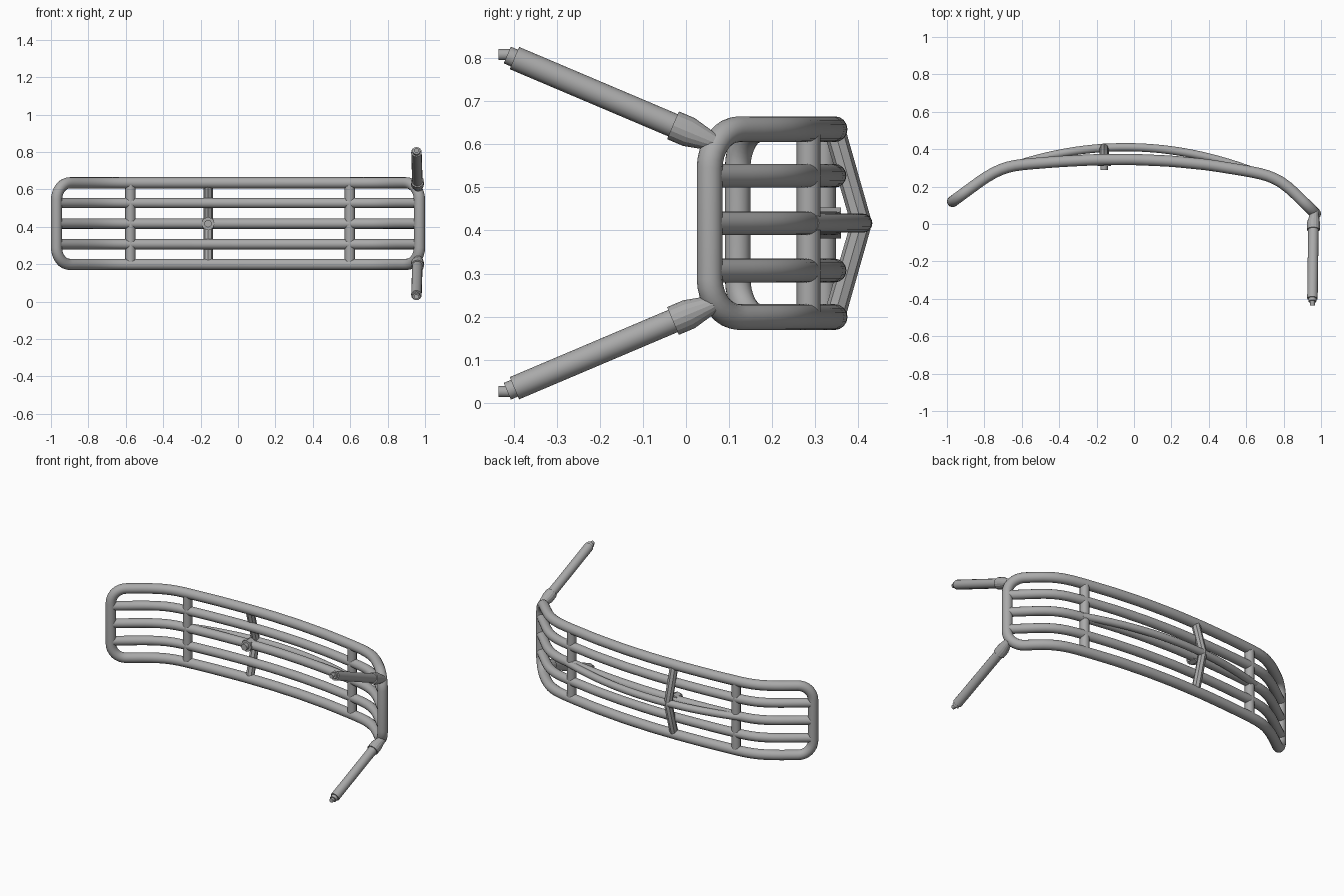
import bpy
import math
from mathutils import Vector

cube = bpy.data.objects.get("Cube")
if cube:
    bpy.data.objects.remove(cube, do_unlink=True)

# Single painted-metal colour
GREY = (0.4, 0.4, 0.4, 1)
metal = bpy.data.materials.new("grey metal")
metal.use_nodes = True
metal.diffuse_color = GREY
metal.node_tree.nodes["Principled BSDF"].inputs["Base Color"].default_value = GREY

MID = 0.417      # height of the middle rail
HALF = 0.218     # middle rail to top or bottom of the frame
BOLT_X = -0.16

# Bend of the guard in plan, as (x, y)
PLAN = [(-0.97, 0.12), (-0.80, 0.245), (-0.74, 0.28), (-0.68, 0.305), (-0.6, 0.318),
        (-0.4, 0.334), (-0.2, 0.344), (0, 0.345), (0.2, 0.336), (0.4, 0.316),
        (0.6, 0.284), (0.7, 0.264), (0.76, 0.241), (0.82, 0.203), (0.97, 0.055)]


def bend_raw(x):
    for (xa, ya), (xb, yb) in zip(PLAN, PLAN[1:]):
        if x <= xb or xb == PLAN[-1][0]:
            return ya + (yb - ya) * (x - xa) / (xb - xa)


def bend(x):
    return sum(bend_raw(x + k * 0.01) for k in range(-4, 5)) / 9


def tube(name, points, radius, closed=False, sides=16, radii=None, angle=40):
    """Round tube along a path; radii may vary per point."""
    curve = bpy.data.curves.new(name, "CURVE")
    curve.dimensions = "3D"
    curve.bevel_depth = radius
    curve.bevel_resolution = sides // 2 - 2
    curve.use_fill_caps = not closed
    spline = curve.splines.new("POLY")
    spline.points.add(len(points) - 1)
    spline.use_cyclic_u = closed
    for i, (p, co) in enumerate(zip(spline.points, points)):
        p.co = (*co, 1)
        p.radius = radii[i] / radius if radii else 1
    obj = bpy.data.objects.new(name, curve)
    bpy.context.collection.objects.link(obj)
    bpy.ops.object.select_all(action="DESELECT")
    obj.select_set(True)
    bpy.context.view_layer.objects.active = obj
    bpy.ops.object.convert(target="MESH")
    obj = bpy.context.object
    obj.data.materials.clear()
    obj.data.materials.append(metal)
    bpy.ops.object.shade_smooth_by_angle(angle=math.radians(angle))
    return obj


def span(a, b, n):
    return [a + (b - a) * i / n for i in range(n + 1)]


# Outer frame: rounded rectangle wrapped onto the bend
CX, CZ = 0.07, 0.09
frame = []
for sx, sz, start in ((1, 1, 0), (-1, 1, 90), (-1, -1, 180), (1, -1, 270)):
    for a in span(start, start + 90, 8):
        a = math.radians(a)
        x = sx * (0.97 - CX) + CX * math.cos(a)
        frame.append((x, bend(x), MID + sz * (HALF - CZ) + CZ * math.sin(a)))
    if sz * sx == 1:
        for x in span(sx * 0.9, -sx * 0.9, 48)[1:-1]:
            frame.append((x, bend(x), MID + sz * HALF))
tube("outer_frame", frame, 0.03, closed=True)

# Inner horizontal rails
for label, dz in (("upper", 0.11), ("middle", 0), ("lower", -0.11)):
    tube(label + "_rail", [(x, bend(x), MID + dz) for x in span(-0.965, 0.965, 52)], 0.0275)

# Straight uprights
for label, x in (("right", -0.575), ("left", 0.598)):
    tube(label + "_upright", [(x, bend(x), MID - HALF), (x, bend(x), MID + HALF)],
         0.028, sides=8, angle=50)

# Bowed rear brace and the kinked strut that holds it
tube("rear_brace", [(x, 0.31 + 0.1 * (1 - (x / 0.6) ** 2) - 0.025 * x, MID)
                    for x in span(-0.62, 0.62, 32)], 0.022)
y = bend(BOLT_X)
tube("rear_strut", [(BOLT_X, y, MID - HALF), (BOLT_X, 0.407, MID), (BOLT_X, y, MID + HALF)],
     0.025, sides=8, angle=30)

# Bolt through the middle rail
tube("bolt_head", [(BOLT_X, 0.31, MID), (BOLT_X, 0.36, MID)], 0.036, sides=8, angle=30)
tube("bolt_tip", [(BOLT_X, 0.288, MID), (BOLT_X, 0.33, MID)], 0.02)

# Mounting arms: sleeve, tube and stepped tip, mirrored above and below the middle
for label, s in (("upper", 1), ("lower", -1)):
    def at(x, y, dz):
        return Vector((x, y, MID + s * dz))
    near, far = at(0.959, -0.03, 0.227), at(0.954, -0.398, 0.383)
    axis = (far - near).normalized()
    tube(label + "_arm", [near - axis * 0.03, far], 0.028)
    tube(label + "_arm_sleeve", [near, near - axis * 0.04, at(0.966, 0.065, 0.187)],
         0.035, radii=[0.035, 0.035, 0.02], angle=20)
    tube(label + "_arm_step", [far - axis * 0.01, far + axis * 0.018], 0.021)
    tube(label + "_arm_tip", [at(0.954, -0.40, 0.391), at(0.954, -0.435, 0.391)], 0.013)
